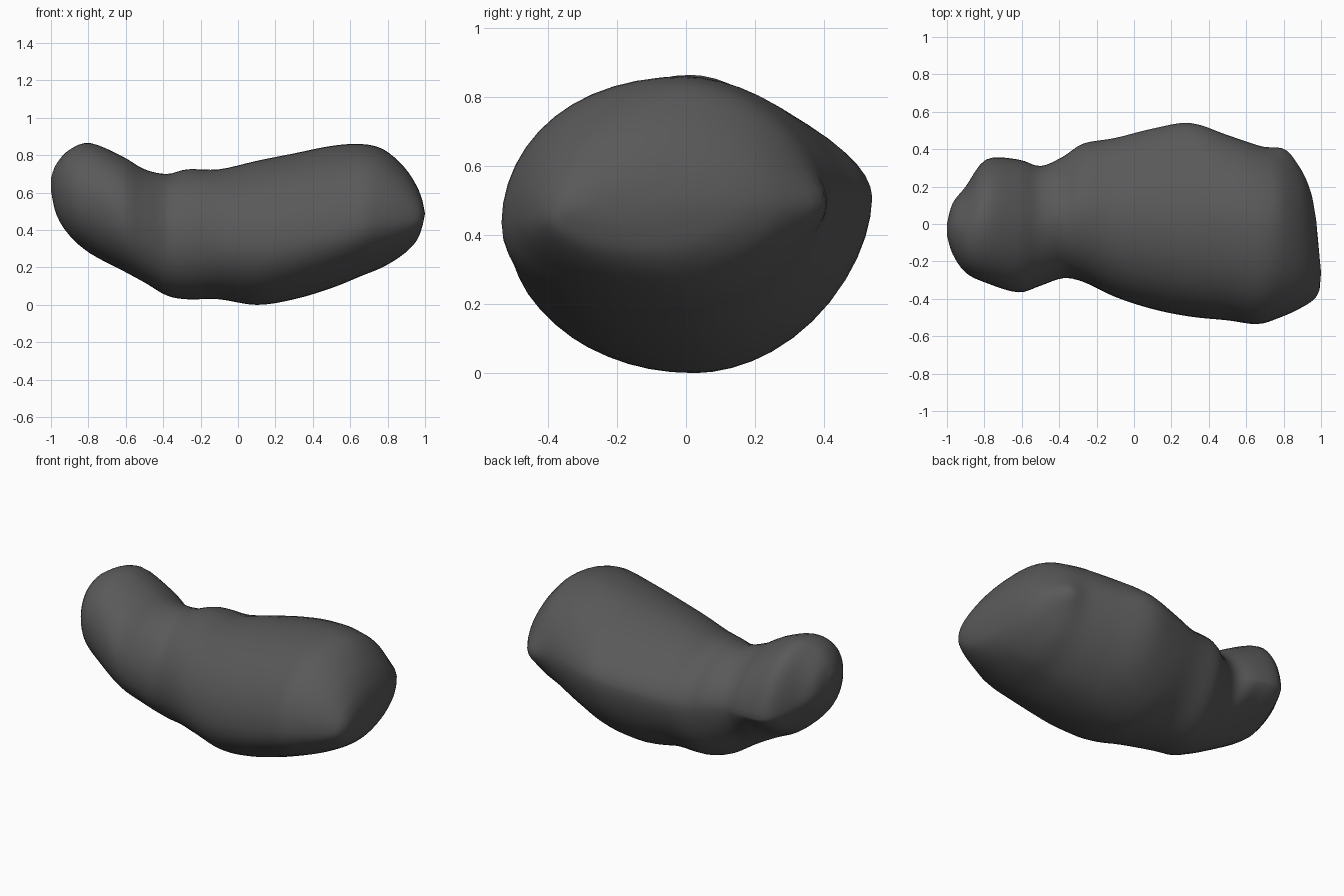
import bpy, bmesh, math
from mathutils import Vector

if "Cube" in bpy.data.objects:
    bpy.data.objects.remove(bpy.data.objects["Cube"])

# Sections along the body: x, top z, bottom z, back y, front y, height of widest back point
ROWS = [
    (-1.00, 0.68, 0.61, 0.00, -0.06, 0.64),
    (-0.97, 0.755, 0.48, 0.11, -0.16, 0.60),
    (-0.90, 0.83, 0.37, 0.20, -0.26, 0.54),
    (-0.79, 0.865, 0.275, 0.345, -0.315, 0.48),
    (-0.62, 0.795, 0.185, 0.345, -0.365, 0.46),
    (-0.50, 0.725, 0.12, 0.31, -0.33, 0.45),
    (-0.38, 0.70, 0.05, 0.36, -0.29, 0.44),
    (-0.27, 0.725, 0.03, 0.43, -0.31, 0.44),
    (-0.10, 0.725, 0.03, 0.46, -0.39, 0.45),
    (0.10, 0.77, 0.0, 0.51, -0.455, 0.48),
    (0.30, 0.81, 0.03, 0.54, -0.495, 0.51),
    (0.50, 0.85, 0.09, 0.475, -0.515, 0.51),
    (0.66, 0.86, 0.155, 0.42, -0.535, 0.51),
    (0.78, 0.83, 0.205, 0.375, -0.50, 0.50),
    (0.89, 0.735, 0.275, 0.29, -0.45, 0.49),
    (0.955, 0.635, 0.345, 0.17, -0.40, 0.49),
    (0.98, 0.56, 0.42, 0.02, -0.35, 0.49),
]
SIDES, STEPS = 48, 4


def spline(a, b, c, d, t):
    return [0.5 * (2*q + (r-p)*t + (2*p-5*q+4*r-s)*t*t + (3*q-p-3*r+s)*t**3)
            for p, q, r, s in zip(a, b, c, d)]


def resample():
    out, last = [], len(ROWS) - 1
    for i in range(last):
        pts = [ROWS[min(max(i + k, 0), last)] for k in (-1, 0, 1, 2)]
        out += [spline(*pts, s / STEPS) for s in range(STEPS)]
    return out + [list(ROWS[-1])]


def ramp(v, a, b):
    return max(0, min(1, (v - a) / (b - a)))


def section(row):
    x, top, bot, back, front, zback = row
    yc = (back + front) / 2 + 0.05 * ramp(x, 0.3, 0.6) * (1 - ramp(x, 0.8, 0.9))
    half = (top - bot) / 2
    # widest front point sinks from the head towards the wide end
    zfront = (top + bot) / 2 - 0.07 * ramp(x, -0.5, 0.5) * half / 0.35
    zback = min(max(zback, bot + 0.3 * half), top - 0.3 * half)
    under = 0.4 * math.exp(-((x + 0.68) / 0.13) ** 2)
    pts = []
    for k in range(SIDES):
        a = 2 * math.pi * k / SIDES
        c, s = math.cos(a), math.sin(a)
        zs = zback if c > 0 else zfront
        z_mid = zs * abs(c) ** 1.5 + (top + bot) / 2 * (1 - abs(c) ** 1.5)
        power = 1.12 if c > 0 else (1.0 if s > 0 else 0.94)
        if c > 0 and s < 0:
            power += under                          # hollow under head
        wide = (back - yc) if c > 0 else (yc - front)
        y = yc + math.copysign(abs(c) ** power, c) * wide
        reach = (top if s > 0 else bot) - z_mid
        z = z_mid + abs(reach) * math.copysign(abs(s) ** power, s)
        # slanted wide end, furthest out at the front
        slant = -0.05 * (y + 0.1) * ramp(x, 0.9, 0.98)
        p = Vector((x + slant, y, z))
        # small knob on the back of the wide end
        g = math.exp(-((p - Vector((0.80, 0.36, 0.49))).length / 0.08) ** 2)
        pts.append(p + Vector((0.01, 0.035, 0)) * g)
    return pts


# Lumpy body: loft of the sections closed by end tips
bm = bmesh.new()
rings = [[bm.verts.new(p) for p in section(r)] for r in resample()]
for r0, r1 in zip(rings, rings[1:]):
    for k in range(SIDES):
        j = (k + 1) % SIDES
        bm.faces.new((r0[k], r0[j], r1[j], r1[k]))
for ring, tip in ((rings[0], (-1.0, -0.03, 0.645)), (rings[-1], (1.0, -0.26, 0.49))):
    v = bm.verts.new(tip)
    for k in range(SIDES):
        bm.faces.new((ring[k], ring[(k + 1) % SIDES], v))
bmesh.ops.recalc_face_normals(bm, faces=bm.faces)
mesh = bpy.data.meshes.new("lumpy_body")
bm.to_mesh(mesh)
bm.free()
body = bpy.data.objects.new("lumpy_body", mesh)
bpy.context.collection.objects.link(body)

# Single dark grey colour
grey = bpy.data.materials.new("dark_grey")
grey.diffuse_color = (0.1, 0.1, 0.1, 1)
grey.use_nodes = True
grey.node_tree.nodes["Principled BSDF"].inputs["Base Color"].default_value = grey.diffuse_color
mesh.materials.append(grey)
for f in mesh.polygons:
    f.use_smooth = True
